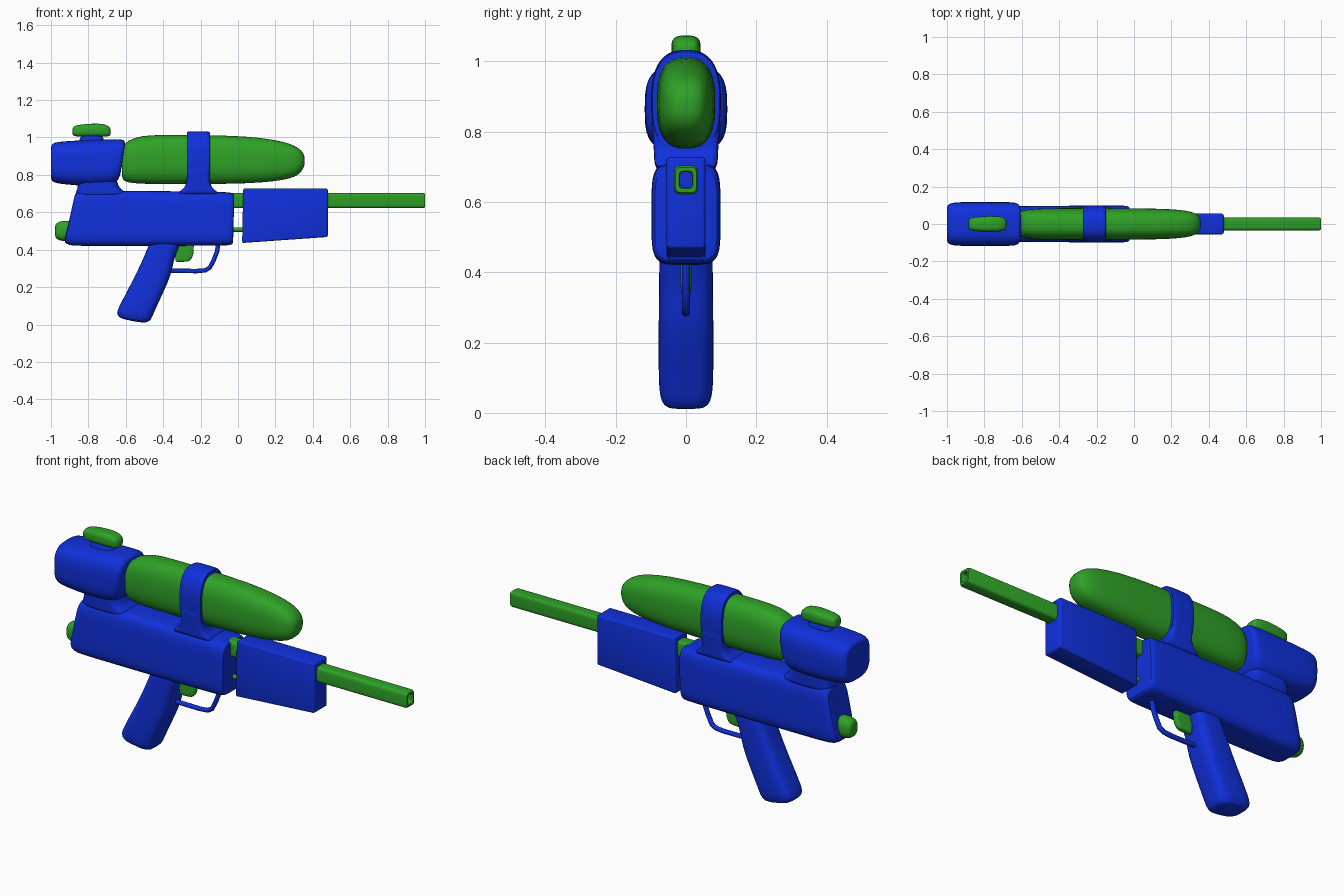
import bpy, bmesh, math


def material(name, rgb):
    m = bpy.data.materials.new(name)
    m.diffuse_color = (*rgb, 1)
    return m


BLUE = material("blue plastic", (0.005, 0.03, 0.72))
GREEN = material("green plastic", (0.028, 0.36, 0.02))


def finish(name, bm, mat, angle=40):
    bmesh.ops.recalc_face_normals(bm, faces=bm.faces)
    me = bpy.data.meshes.new(name)
    bm.to_mesh(me)
    bm.free()
    ob = bpy.data.objects.new(name, me)
    bpy.context.collection.objects.link(ob)
    me.materials.append(mat)
    bpy.ops.object.select_all(action='DESELECT')
    bpy.context.view_layer.objects.active = ob
    ob.select_set(True)
    bpy.ops.object.shade_smooth_by_angle(angle=math.radians(angle))
    return ob


def loft(name, sections, mat, power=3.0, sub=1, sides=32):
    """Skin rounded sections; each is (x0, z0, x1, z1, half width in y)."""
    bm = bmesh.new()
    rings = []
    for x0, z0, x1, z1, hw in sections:
        ring = []
        for i in range(sides):
            t = 2 * math.pi * (i + 0.5) / sides
            c, s = math.cos(t), math.sin(t)
            u = math.copysign(abs(c) ** (2 / power), c) / 2 + 0.5
            v = math.copysign(abs(s) ** (2 / power), s)
            ring.append(bm.verts.new((x0 + (x1 - x0) * u, hw * v, z0 + (z1 - z0) * u)))
        rings.append(ring)
    for a, b in zip(rings, rings[1:]):
        for i in range(sides):
            j = (i + 1) % sides
            bm.faces.new((a[i], a[j], b[j], b[i]))
    bm.faces.new(rings[0])
    bm.faces.new(rings[-1])
    ob = finish(name, bm, mat)
    if sub:
        m = ob.modifiers.new("smooth", 'SUBSURF')
        m.levels = m.render_levels = sub
    return ob


def along_x(rows):
    """Upright sections from (x, z low, z high, half width)."""
    return [(x, lo, x, hi, w) for x, lo, hi, w in rows]


def along_z(rows):
    """Level sections from (z, x low, x high, half width)."""
    return [(lo, z, hi, z, w) for z, lo, hi, w in rows]


# main body, with a slanted rear end
loft("body", [
    (-.925, .46, -.872, .68, .06), (-.93, .44, -.875, .70, .08),
    (-.905, .423, -.85, .712, .092), (-.86, .42, -.81, .715, .096),
    (-.62, .42, -.60, .715, .096), (-.35, .42, -.35, .713, .098),
    (-.07, .422, -.07, .71, .099), (-.04, .424, -.035, .705, .098),
    (-.026, .432, -.02, .697, .09), (-.026, .45, -.02, .68, .075)], BLUE, 5)

# rear housing and its neck
loft("rear_neck", along_z([
    (.68, -.875, -.58, .085), (.705, -.868, -.595, .087), (.725, -.86, -.63, .087),
    (.76, -.852, -.65, .09), (.84, -.85, -.65, .09)]), BLUE, 4)
loft("rear_housing", [
    (-1.0, .80, -1.0, .93, .075), (-1.0, .772, -1.0, .96, .098),
    (-.985, .758, -.985, .973, .112), (-.94, .75, -.94, .98, .118),
    (-.80, .738, -.80, .987, .118), (-.67, .745, -.635, .993, .118),
    (-.645, .765, -.612, .988, .113), (-.628, .80, -.603, .975, .10),
    (-.625, .83, -.606, .95, .08)], BLUE, 3.2)

# filler cap
loft("filler_neck", along_z([(.95, -.855, -.71, .04), (.985, -.85, -.715, .036),
                             (1.02, -.84, -.725, .032)]), BLUE, 2.5)
loft("filler_cap", along_x([
    (-.885, 1.018, 1.045, .018), (-.88, 1.008, 1.06, .03), (-.855, 1.004, 1.068, .038),
    (-.78, 1.004, 1.075, .043), (-.72, 1.004, 1.074, .041), (-.69, 1.006, 1.062, .034),
    (-.68, 1.012, 1.045, .02)]), GREEN, 3)

# water tank
loft("tank", along_x([
    (-.622, .80, .93, .045), (-.617, .772, .955, .062), (-.59, .758, .985, .076),
    (-.52, .752, 1.01, .083), (-.42, .75, 1.015, .085), (-.2, .75, 1.014, .085),
    (.05, .753, 1.008, .084), (.2, .765, .988, .08), (.28, .78, .967, .072),
    (.325, .80, .945, .06), (.35, .832, .918, .042), (.357, .86, .895, .02)]), GREEN, 2.6)

# strap around the tank and its flared foot
loft("tank_strap", along_x([
    (-.274, .75, 1.02, .09), (-.274, .74, 1.029, .097), (-.266, .735, 1.034, .1),
    (-.158, .735, 1.034, .1), (-.15, .74, 1.029, .097), (-.15, .75, 1.02, .09)]), BLUE, 2.6)
loft("strap_foot", along_z([
    (.69, -.34, -.09, .088), (.712, -.315, -.112, .09), (.73, -.285, -.14, .091),
    (.76, -.274, -.15, .092), (.82, -.274, -.15, .099), (.88, -.274, -.15, .1)]), BLUE, 8)

# grip
loft("grip", [
    (-.46, .47, -.29, .47, .076), (-.475, .43, -.31, .43, .076),
    (-.51, .345, -.345, .345, .077), (-.55, .26, -.355, .27, .078),
    (-.60, .165, -.40, .17, .078), (-.636, .095, -.445, .075, .078),
    (-.65, .065, -.46, .035, .074), (-.64, .04, -.475, .014, .066),
    (-.61, .027, -.51, .008, .045)], BLUE, 3.5)

# trigger
loft("trigger", [(-.37, .45, -.23, .45, .016), (-.35, .40, -.238, .42, .016),
                 (-.335, .37, -.236, .375, .016), (-.335, .34, -.252, .345, .015),
                 (-.33, .333, -.265, .336, .01)], GREEN, 4)

# trigger guard: a short path with a round section
cu = bpy.data.curves.new("trigger_guard", 'CURVE')
cu.dimensions = '3D'
cu.bevel_depth = .012
cu.bevel_resolution = 2
path = [(-.40, .298), (-.35, .287), (-.22, .286), (-.175, .29), (-.15, .305),
        (-.13, .345), (-.112, .39), (-.105, .44)]
sp = cu.splines.new('POLY')
sp.points.add(len(path) - 1)
for p, (x, z) in zip(sp.points, path):
    p.co = (x, 0, z, 1)
    p.radius = 1
guard = bpy.data.objects.new("trigger_guard", cu)
bpy.context.collection.objects.link(guard)
cu.materials.append(BLUE)
bpy.ops.object.select_all(action='DESELECT')
bpy.context.view_layer.objects.active = guard
guard.select_set(True)
bpy.ops.object.convert(target='MESH')
bpy.ops.object.shade_smooth_by_angle(angle=math.radians(50))

# rear knob
loft("rear_knob", along_x([
    (-.978, .475, .525, .022), (-.974, .46, .54, .034), (-.955, .448, .552, .043),
    (-.92, .445, .555, .045), (-.88, .445, .555, .045)]), GREEN, 2.5)

# hollow barrel, blue at the bottom of the bore
barrel = loft("barrel", along_x([
    (-.06, .622, .704, .034), (.99, .622, .704, .034), (1.0, .627, .699, .03),
    (1.0, .638, .688, .02), (.99, .641, .685, .017), (.8, .641, .685, .017)]),
    GREEN, 5, sub=0)
barrel.data.materials.append(BLUE)
barrel.data.polygons[len(barrel.data.polygons) - 1].material_index = 1

# thin pump rod
loft("pump_rod", along_x([(-.06, .495, .52, .012), (.06, .495, .52, .012)]),
     GREEN, 2, sub=0, sides=12)

# pump handle: tapered box with small rounded edges
bm = bmesh.new()
outline = [(.022, .436), (.48, .468), (.48, .728), (.028, .728)]
face = bm.faces.new([bm.verts.new((x, -.055, z)) for x, z in outline])
ext = bmesh.ops.extrude_face_region(bm, geom=[face])
bmesh.ops.translate(bm, vec=(0, .11, 0),
                    verts=[g for g in ext["geom"] if isinstance(g, bmesh.types.BMVert)])
bmesh.ops.bevel(bm, geom=bm.edges[:], offset=.009, segments=3, profile=.5, affect='EDGES')
finish("pump_handle", bm, BLUE, 35)
